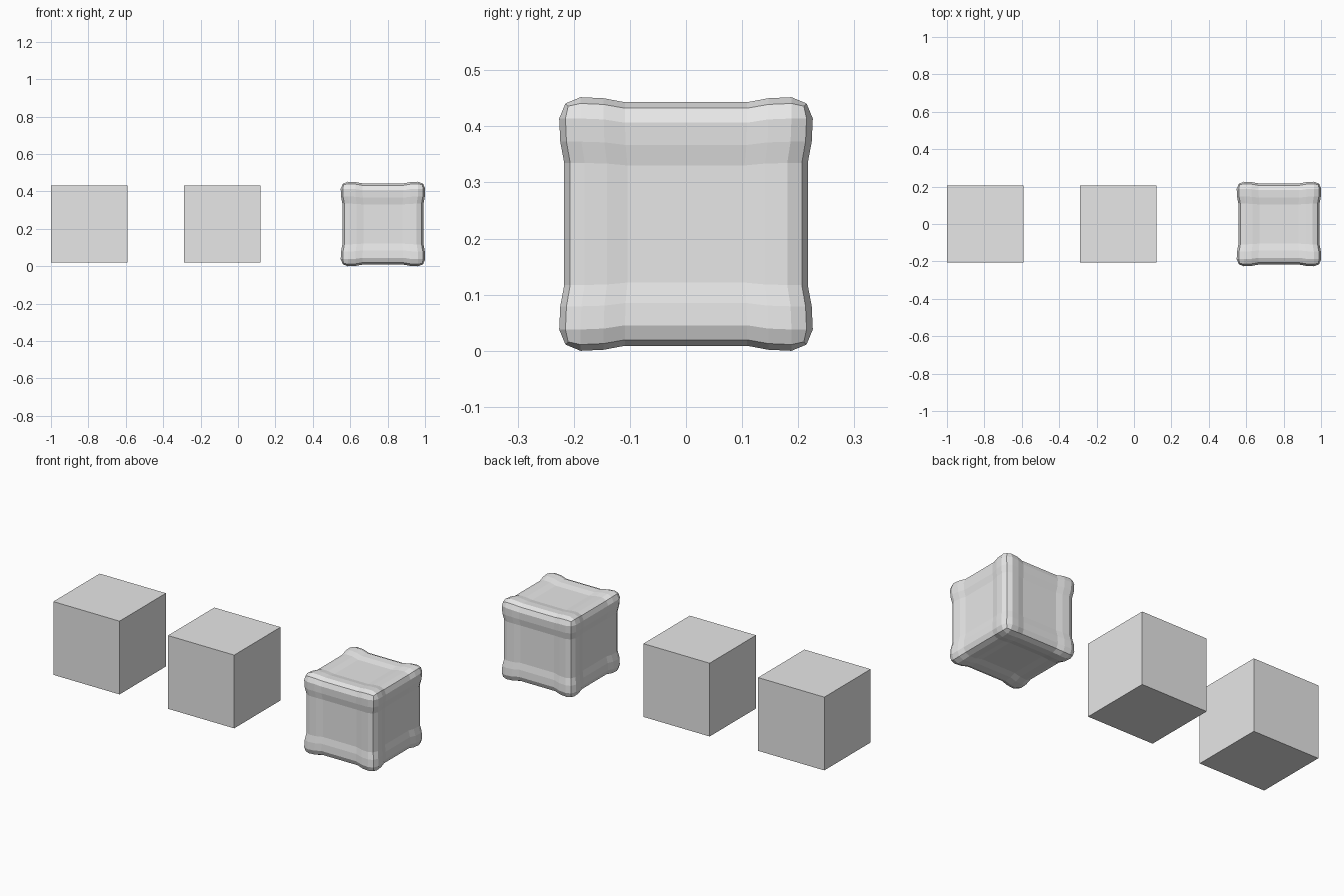
import bpy, bmesh
from mathutils import Vector

default = bpy.data.objects.get("Cube")
if default:
    bpy.data.objects.remove(default, do_unlink=True)

grey = bpy.data.materials.new("light grey")
grey.use_nodes = True
colour = (0.8, 0.8, 0.8, 1)
grey.diffuse_color = colour
grey.node_tree.nodes["Principled BSDF"].inputs["Base Color"].default_value = colour

HEIGHT = 0.226   # shared centre height
HALF = 0.208     # pillow half size before the rims swell
RADIUS = 0.035   # rounding of the pillow edges
SWELL = 0.009    # how far each rim rises


def add_object(name, bm, x):
    mesh = bpy.data.meshes.new(name)
    bm.to_mesh(mesh)
    bm.free()
    mesh.materials.append(grey)
    obj = bpy.data.objects.new(name, mesh)
    obj.location = (x, 0, HEIGHT)
    bpy.context.collection.objects.link(obj)


def rim(t):
    """0 in the middle of a face, easing up to 1 near its border."""
    s = min(max((abs(t) - 0.1) / 0.065, 0), 1)
    return s * (2 - s)


def pillow_point(p):
    """Round the cube's edges, then swell its rims and corners."""
    inner = HALF - RADIUS
    core = Vector([min(max(c, -inner), inner) for c in p])
    q = core + (p - core).normalized() * RADIUS
    b = [rim(c) for c in q]
    return Vector([c * (1 + SWELL / HALF * (sum(b) - b[i])) for i, c in enumerate(q)])


# Two plain cubes
for name, x in (("right_cube", -0.795), ("middle_cube", -0.085)):
    bm = bmesh.new()
    bmesh.ops.create_cube(bm, size=0.41)
    add_object(name, bm, x)

# Pillowed cube: slice a cube into a grid, then reshape it
bm = bmesh.new()
bmesh.ops.create_cube(bm, size=2 * HALF)
for axis in range(3):
    normal = Vector((0, 0, 0))
    normal[axis] = 1
    for level in (0.05, 0.1, 0.135, HALF - RADIUS):
        for side in (-1, 1):
            bmesh.ops.bisect_plane(bm, geom=bm.verts[:] + bm.edges[:] + bm.faces[:],
                                   plane_co=normal * level * side, plane_no=normal)
for v in bm.verts:
    v.co = pillow_point(v.co)
add_object("pillowed_cube", bm, 0.775)
